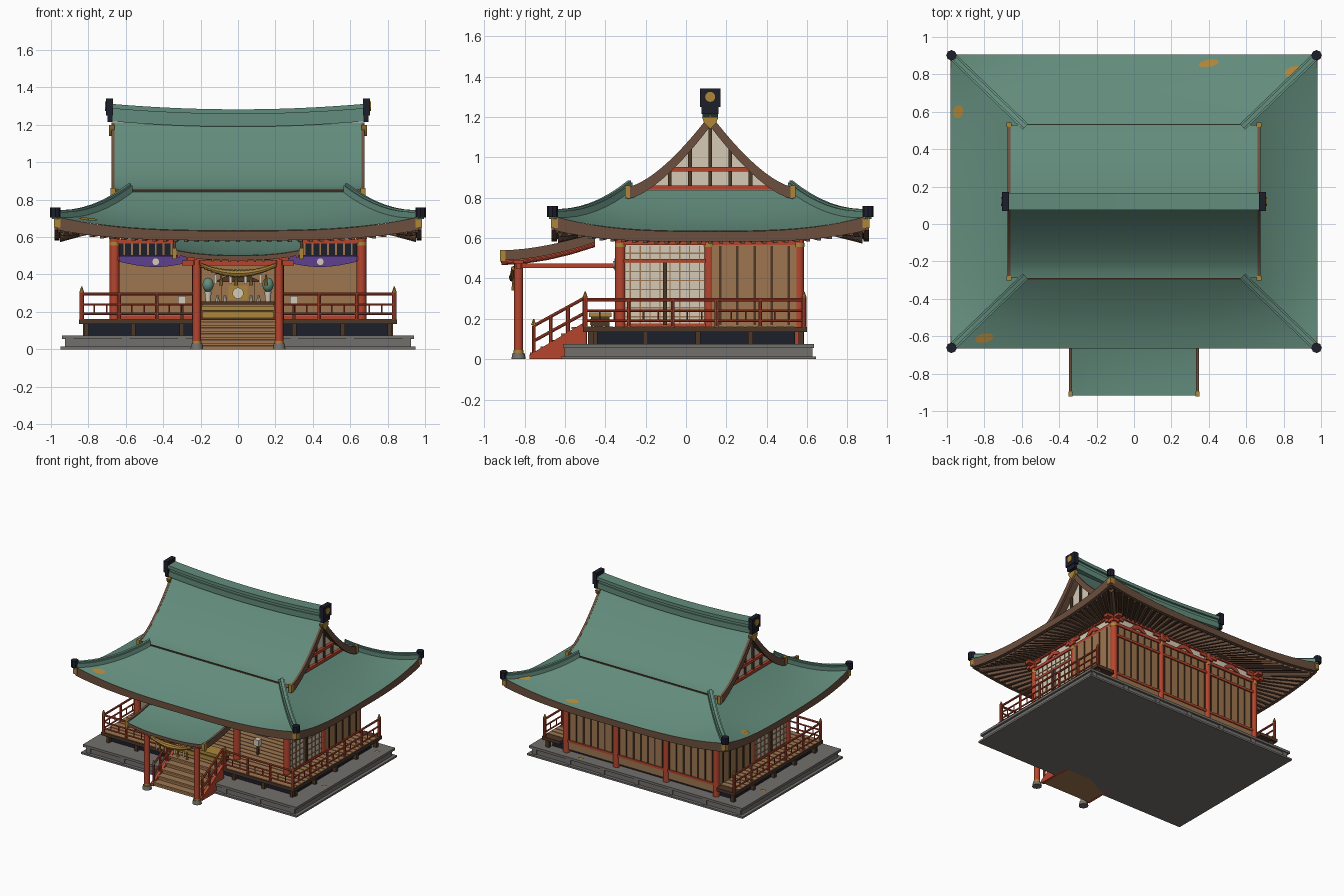
import bpy, bmesh, math
from mathutils import Vector, Matrix

if "Cube" in bpy.data.objects:
    bpy.data.objects.remove(bpy.data.objects["Cube"])

COL = dict(copper=(.125, .265, .205), trim=(.15, .08, .048), board=(.34, .18, .08), red=(.47, .06, .028),
           plaster=(.66, .59, .47), black=(.012, .013, .024), gold=(.42, .24, .04), stone=(.17, .16, .15),
           purple=(.11, .05, .28), dark_wood=(.075, .038, .02))
MATS = {}
for k, c in COL.items():
    MATS[k] = bpy.data.materials.new(k)
    MATS[k].diffuse_color = (*c, 1)
PARTS = {}
V = Vector
CY = .12                     # centre line of the hall in y


def part(name, mat, sheet=False):
    if name not in PARTS:
        PARTS[name] = (bmesh.new(), mat, sheet)
    return PARTS[name][0]


def box(name, mat, x0, x1, y0, y1, z0, z1):
    m = Matrix.Translation(((x0 + x1) / 2, (y0 + y1) / 2, (z0 + z1) / 2)) @ Matrix.Diagonal((abs(x1 - x0), abs(y1 - y0), z1 - z0, 1))
    bmesh.ops.create_cube(part(name, mat), size=1, matrix=m)


def rod(name, mat, p, q, r, n=10, r2=None):
    p, q = V(p), V(q)
    m = Matrix.Translation((p + q) / 2) @ (q - p).to_track_quat('Z', 'Y').to_matrix().to_4x4()
    bmesh.ops.create_cone(part(name, mat), cap_ends=True, segments=n, radius1=r, radius2=r if r2 is None else r2,
                          depth=(q - p).length, matrix=m)


def ball(name, mat, p, r, sz=1):
    m = Matrix.Translation(p) @ Matrix.Diagonal((1, 1, sz, 1))
    bmesh.ops.create_uvsphere(part(name, mat), u_segments=10, v_segments=6, radius=r, matrix=m)


def sweep(name, mat, pts, side, w, h):
    """Rectangular section along a path; h is a depth below the path, or one per point."""
    bm, side = part(name, mat), V(side).normalized() * w / 2
    rings = []
    for i, p in enumerate(pts):
        p, d = V(p), V((0, 0, h[i] if isinstance(h, list) else h))
        rings.append([bm.verts.new(c) for c in (p - side, p + side, p + side - d, p - side - d)])
    for a, b in zip(rings, rings[1:]):
        for k in range(4):
            bm.faces.new((a[k], a[(k + 1) % 4], b[(k + 1) % 4], b[k]))
    bm.faces.new(rings[0])
    bm.faces.new(rings[-1])


def prism(name, mat, pts, axis, a, b):
    """Polygon extruded along x (points y,z) or y (points x,z)."""
    bm = part(name, mat)
    f = (lambda t, u, v: (t, u, v)) if axis == 'x' else (lambda t, u, v: (u, t, v))
    r = [[bm.verts.new(f(t, *p)) for p in pts] for t in (a, b)]
    bm.faces.new(r[0])
    bm.faces.new(r[1])
    for k in range(len(pts)):
        j = (k + 1) % len(pts)
        bm.faces.new((r[0][k], r[0][j], r[1][j], r[1][k]))


def surf(name, mat, f, nu, nv, up=True):
    bm = part(name, mat, True)
    g = [[bm.verts.new(f(i / nu, j / nv)) for j in range(nv + 1)] for i in range(nu + 1)]
    for i in range(nu):
        for j in range(nv):
            fc = bm.faces.new((g[i][j], g[i + 1][j], g[i + 1][j + 1], g[i][j + 1]))
            fc.normal_update()
            if (fc.normal.z > 0) != up:
                fc.normal_flip()


def lerp(a, b, t):
    return a + (b - a) * t


# ---- main roof: curved skirt, gable top, eaves
def skirt_z(s, t):
    return .635 + .215 * (.55 * t + .45 * t * t) + .075 * abs(s) ** 3 * (1 - t) ** 2


def edge(side, s, a, b, z):
    """Point on one of four roof sides; a and b are half sizes in x and y."""
    return V((s * a, CY + side[1] * b, z)) if side[1] else V((side[0] * a, CY + s * b, z))


def skirt(side, s, t):
    return edge(side, s, lerp(.98, .58, t), lerp(.785, .40, t), skirt_z(s, t))


def eave_h(s):
    return .05 + .02 * s * s


def soffit(side, s, t):
    return edge(side, s, lerp(.97, .66, t), lerp(.775, .44, t), lerp(skirt_z(s, 0) - eave_h(s) + .005, .675, t))


def gable_z(d):
    return .848 + .36 * max(0, 1 - d / .41) ** 1.5


SIDES = [(0, -1), (0, 1), (1, 0), (-1, 0)]
for sd in SIDES:
    surf('roof_skirt', 'copper', lambda u, v: skirt(sd, 2 * u - 1, v), 24, 8)
    surf('soffit', 'dark_wood', lambda u, v: soffit(sd, 2 * u - 1, v), 24, 2, False)
    ss = [i / 12 - 1 for i in range(25)]
    sweep('eave_fascia', 'trim', [edge(sd, s, .968, .773, skirt_z(s, 0) - .002) for s in ss],
          (abs(sd[0]), abs(sd[1]), 0), .026, [eave_h(s) for s in ss])
    n = 17 if sd[1] else 14
    for i in range(-n, n + 1):
        sweep('rafters', 'trim', [soffit(sd, i / n, .06), soffit(sd, i / n, 1)], (abs(sd[1]), abs(sd[0]), 0), .02, .022)
D = [.41 * i / 12 for i in range(13)]
for sy in (-1, 1):
    surf('roof_gable_top', 'copper', lambda u, v: V((lerp(-.675, .675, u), CY + sy * .41 * v, gable_z(.41 * v) + .004)), 1, 12)
    surf('gable_lining', 'trim', lambda u, v: V((lerp(-.675, .675, u), CY + sy * .41 * v, gable_z(.41 * v) - .02)), 1, 12, False)
    box('roof_break', 'dark_wood', -.6, .6, CY + sy * .405, CY + sy * .413, .83, .85)
    for sx in (-1, 1):
        sweep('bargeboard', 'trim', [(sx * .668, CY + sy * d, gable_z(d) + .006) for d in D], (1, 0, 0), .018, .06)
        box('barge_tip', 'gold', sx * .656, sx * .682, CY + sy * .398, CY + sy * .422, .80, .862)
        # hip ridges with end tiles
        hip = [skirt((0, sy), sx, t / 8) + V((0, 0, .026)) for t in range(9)]
        sweep('hip_ridge', 'copper', hip, (1, -sx * sy, 0), .042, .04)
        sweep('hip_ridge_cap', 'copper', [p + V((0, 0, .01)) for p in hip], (1, -sx * sy, 0), .022, .015)
        rod('hip_end_tile', 'black', (sx * .976, CY + sy * .782, .705), (sx * .976, CY + sy * .782, .758), .028, 8)
        rod('hip_rafter', 'trim', (sx * .94, CY + sy * .745, .625), (sx * .66, CY + sy * .44, .65), .02, 4)
        box('hip_rafter_tip', 'gold', sx * .95, sx * .985, CY + sy * .755, CY + sy * .79, .65, .70)

for sx in (-1, 1):
    # gable end wall with timbering
    tri = [(CY + y, gable_z(abs(y)) - .03) for y in [k * .37 / 8 for k in range(-8, 9)]]
    prism('gable_wall', 'plaster', tri + [(CY + .37, .76), (CY - .37, .76)], 'x', sx * .58, sx * .6)
    for z, w in ((.85, .32), (.94, .2)):
        box('gable_beam', 'red', sx * .59, sx * .622, CY - w, CY + w, z - .01, z + .012)
    for y in (-.2, -.1, 0, .1, .2):
        box('gable_strut', 'dark_wood', sx * .59, sx * .612, CY + y - .009, CY + y + .009, .85, gable_z(abs(y)) - .03)
    prism('gable_pendant', 'gold', [(CY - .04, 1.2), (CY + .04, 1.2), (CY + .03, 1.17), (CY, 1.14), (CY - .03, 1.17)],
          'x', sx * .66, sx * .69)
    # ridge end tiles
    box('ridge_end_tile', 'black', sx * .668, sx * .705, CY - .05, CY + .05, 1.25, 1.342)
    box('ridge_end_foot', 'black', sx * .672, sx * .698, CY - .042, CY + .042, 1.215, 1.25)
    rod('ridge_crest', 'gold', (sx * .69, CY, 1.3), (sx * .71, CY, 1.3), .025, 16)
X = [k / 10 for k in range(-10, 11)]
for nm, w, z, h in (('ridge_base', .075, 1.235, .045), ('ridge_body', .06, 1.262, .04), ('ridge_cap', .09, 1.283, .025)):
    sweep(nm, 'copper', [(x * .685, CY, z + .03 * x * x) for x in X], (0, 1, 0), w, h)

# ---- stone platform and deck
box('platform_foot', 'stone', -.95, .95, -.62, .645, 0, .014)
box('platform', 'stone', -.925, .925, -.595, .62, .014, .058)
box('platform_cap', 'stone', -.94, .94, -.61, .635, .056, .075)
for x in (-.9, -.6, -.3, 0, .3, .6, .9):
    box('platform_block', 'stone', x - .02, x + .02, -.603, .628, .014, .058)
box('under_deck', 'black', -.8, .8, -.45, .54, .075, .136)
box('deck', 'dark_wood', -.85, .85, -.51, .545, .135, .16)
for sx in (-1, 1):
    box('deck_wing', 'dark_wood', sx * .69, sx * .85, .54, .6, .135, .16)
    for y in (-.45, -.2, .06, .32, .57):
        box('deck_leg', 'dark_wood', sx * .8, sx * .83, y - .012, y + .012, .075, .136)
    for x in (.3, .56, .81):
        box('deck_leg', 'dark_wood', sx * x - .012, sx * x + .012, -.485, -.455, .075, .136)
for i in range(21):
    y = -.505 + i * .05
    box('floor_planks', 'board', -.845, .845, y, y + .043, .158, .163)

# ---- hall frame
YF, YB = -.325, .56
posts = [(x, y) for x in (-.66, -.22, .22, .66) for y in (YF, YB)] + [(-.66, .115), (.66, .115)]
for x, y in posts:
    rod('hall_pillar', 'red', (x, y, .075), (x, y, .66), .026, 12)
    rod('pillar_band', 'gold', (x, y, .555), (x, y, .575), .028, 12)
    box('bracket_block', 'red', x - .03, x + .03, y - .03, y + .03, .59, .615)
    along_x = abs(x) < .5 or y != .115
    if along_x:
        box('bracket_arm', 'red', x - .075, x + .075, y - .02, y + .02, .615, .638)
    if abs(x) > .5:
        box('bracket_arm', 'red', x - .02, x + .02, y - .075, y + .075, .615, .638)


def around(name, mat, w, z0, z1, front=True):
    for y in (YF, YB)[0 if front else 1:]:
        box(name, mat, -.66, .66, y - w, y + w, z0, z1)
    for x in (-.66, .66):
        box(name, mat, x - w, x + w, YF, YB, z0, z1)


around('top_plaster', 'plaster', .008, .56, .68)
around('head_beam', 'red', .02, .565, .588)
around('wall_plate', 'red', .022, .638, .66)
around('tie_beam', 'red', .018, .478, .496)
around('sill_beam', 'red', .016, .16, .178, False)
box('ceiling', 'dark_wood', -.66, .66, YF, YB, .67, .68)


def strut(c):
    return [(c - .08, .588), (c - .05, .62), (c - .02, .638), (c + .02, .638), (c + .05, .62), (c + .08, .588),
            (c + .04, .595), (c, .61), (c - .04, .595)]


for c in (-.44, 0, .44):
    for y in (YF, YB):
        prism('frog_leg_strut', 'red', strut(c), 'y', y - .018, y + .018)
for c in (-.105, .34):
    for x in (-.66, .66):
        prism('frog_leg_strut', 'red', strut(c), 'x', x - .018, x + .018)
# board walls, battens and paper screens
box('back_boards', 'board', -.65, .65, YB - .008, YB + .008, .1, .57)
for i in range(-10, 11):
    box('battens', 'dark_wood', i * .063 - .005, i * .063 + .005, YB + .006, YB + .014, .17, .566)
for sx in (-1, 1):
    box('side_boards', 'board', sx * .648, sx * .682, .115, YB, .16, .566)
    for i in range(5):
        y = .17 + i * .085
        box('battens', 'dark_wood', sx * .68, sx * .688, y - .006, y + .006, .17, .56)
    box('paper_screen', 'plaster', sx * .65, sx * .67, YF, .115, .17, .566)
    box('screen_post', 'dark_wood', sx * .645, sx * .684, -.115, -.095, .17, .48)
    for i in range(1, 9):
        box('screen_lattice', 'board', sx * .668, sx * .675, YF + i * .049 - .003, YF + i * .049 + .003, .17, .56)
    for i in range(8):
        z = .21 + i * .045
        box('screen_lattice', 'board', sx * .668, sx * .675, YF, .115, z - .003, z + .003)
    # front curtain and crest
    arc = [(sx * lerp(.245, .635, k / 8), .468 - .028 * math.sin(math.pi * k / 8)) for k in range(9)]
    prism('curtain', 'purple', arc + [(sx * .635, .5), (sx * .245, .5)], 'y', YF - .03, YF - .024)
    rod('curtain_crest', 'plaster', (sx * .44, YF - .036, .468), (sx * .44, YF - .028, .468), .018, 14)
for c in (-.44, 0, .44):
    box('transom', 'black', c - .195, c + .195, YF - .012, YF + .012, .496, .565)
    for i in range(-4, 5):
        box('transom_slats', 'board', c + i * .042 - .005, c + i * .042 + .005, YF - .02, YF, .505, .565)

# ---- railings


def railing(p, q, n):
    p, q = V(p), V(q)
    up = lambda a, z: a + V((0, 0, z))
    for z, r in ((.135, .008), (.08, .006), (.03, .006)):
        rod('railing_rail', 'red', up(p, z), up(q, z), r, 8)
    for i in range(n + 1):
        a = p.lerp(q, i / n)
        rod('railing_post', 'red', a, up(a, .135), .009, 8)
        if i < n:
            for k in (1 / 3, 2 / 3):
                b = p.lerp(q, (i + k) / n)
                rod('railing_baluster', 'red', up(b, .03), up(b, .08), .004, 6)
    for a in (p, q):
        rod('railing_post', 'red', a, up(a, .15), .012, 8)
        rod('railing_finial', 'gold', up(a, .145), up(a, .175), .013, 8, .003)


for sx in (-1, 1):
    railing((sx * .835, -.5, .16), (sx * .835, .585, .16), 5)
    railing((sx * .835, -.5, .16), (sx * .235, -.5, .16), 3)
    # stair sides and handrails
    x = sx * .215
    prism('stair_side', 'red', [(-.775, 0), (-.5, 0), (-.5, .185), (-.775, .022)], 'x', x - .012, x + .012)
    for z in (.165, .09):
        rod('stair_rail', 'red', (x, -.755, z), (x, -.5, z + .14), .008, 8)
    for k in range(4):
        y = -.755 + k * .085
        rod('stair_post', 'red', (x, y, .02), (x, y, .168 + k * .0466), .009, 8)
    rod('stair_finial', 'gold', (x, -.755, .17), (x, -.755, .2), .013, 8, .003)
    # porch pillars and beams
    rod('pillar_stone', 'stone', (sx * .22, -.83, 0), (sx * .22, -.83, .03), .036, 10, .03)
    rod('porch_pillar', 'red', (sx * .22, -.83, .03), (sx * .22, -.83, .48), .022, 12)
    rod('porch_band', 'gold', (sx * .22, -.83, .03), (sx * .22, -.83, .045), .024, 12)
    box('porch_tie', 'red', sx * .208, sx * .232, -.85, YF, .452, .475)
    box('porch_bracket', 'red', sx * .22 - .05, sx * .22 + .05, -.855, -.805, .475, .5)
for i in range(5):
    box('steps', 'board', -.205, .205, -.765 + i * .051, -.5, 0, .032 * (i + 1) - .008)
    box('step_treads', 'dark_wood' if i < 0 else 'board', -.205, .205, -.772 + i * .051, -.5, .032 * (i + 1) - .01, .032 * (i + 1))
    box('step_shadow', 'dark_wood', -.204, .204, -.767 + i * .051, -.76 + i * .051, .032 * i + .016, .032 * i + .022)
box('porch_beam', 'red', -.3, .3, -.842, -.818, .448, .475)

# ---- porch roof


def porch(s, v, dz=0):
    return V((s * .34, lerp(-.915, -.45, v), .532 + .09 * v ** 1.8 - .03 * (1 - abs(s) ** 2.5) + dz))


surf('porch_roof', 'copper', lambda u, v: porch(2 * u - 1, v), 14, 8)
surf('porch_soffit', 'dark_wood', lambda u, v: porch(2 * u - 1, v, -.022), 14, 8, False)
sweep('porch_fascia', 'trim', [porch(x, .01, -.001) for x in X], (0, 1, 0), .014, .025)
for sx in (-1, 1):
    sweep('porch_barge', 'trim', [porch(sx, k / 8, .008) for k in range(9)], (1, 0, 0), .016, .05)
    box('porch_barge_tip', 'gold', sx * .33, sx * .351, -.922, -.895, .484, .542)
for i in range(-7, 8):
    sweep('porch_rafter', 'red', [porch(i / 7.5, k / 4, -.022) for k in range(5)], (1, 0, 0), .012, .014)

# ---- straw rope, paper streamers, offering box and altar
rope = [V((.2 * x, -.855, .405 + .045 * x * x)) for x in X]
for i, (a, b) in enumerate(zip(rope, rope[1:])):
    r = .024 - .012 * abs(i - 9.5) / 10
    rod('straw_rope', 'gold', a, b + V((.004, 0, 0)), r, 8, r * .75)
for x in (-.12, -.04, .04, .12):
    box('paper_streamer', 'plaster', x - .007, x + .007, -.86, -.857, .35, .4)
    rod('straw_tassel', 'gold', (x + .03, -.855, .34), (x + .03, -.855, .4), .011, 8, .004)
box('offering_box', 'dark_wood', -.185, .185, -.47, -.38, .163, .215)
box('offering_box_rim', 'gold', -.195, .195, -.48, -.37, .208, .232)
box('offering_box_panel', 'gold', -.19, .19, -.476, -.47, .17, .2)
box('altar_table', 'board', -.19, .19, .1, .4, .163, .24)
box('altar_top', 'dark_wood', -.21, .21, .08, .42, .24, .255)
box('altar_shrine', 'board', -.09, .09, .28, .4, .255, .36)
box('altar_doors', 'gold', -.05, .05, .274, .28, .265, .34)
prism('altar_roof', 'dark_wood', [(-.13, .36), (.13, .36), (0, .42)], 'y', .25, .42)
rod('altar_mirror', 'plaster', (0, .2, .3), (0, .21, .3), .03, 16)
for sx in (-1, 1):
    rod('altar_vase', 'plaster', (sx * .16, .15, .255), (sx * .16, .15, .31), .014, 10, .02)
    ball('altar_greenery', 'copper', (sx * .16, .15, .345), .032, 1.2)
    for x in (.07, .11):
        rod('offering_jar', 'plaster', (sx * x, .12, .255), (sx * x, .12, .29), .012, 8, .006)
    box('floor_lantern', 'plaster', sx * .278, sx * .322, -.2, -.156, .235, .285)
    box('lantern_stand', 'dark_wood', sx * .292, sx * .308, -.186, -.17, .163, .235)


# ---- fallen leaves
def roof_height(x, y):
    a, b = (.98 - abs(x)) / .4, (.785 - abs(y - CY)) / .385
    t = min(a, b)
    s = x / lerp(.98, .58, t) if b < a else (y - CY) / lerp(.785, .4, t)
    return skirt_z(s, t)


def leaf(x, y, rx, ry, h):
    def f(u, v):
        a, r = 2 * math.pi * u, .05 + .95 * v
        px, py = x + rx * r * math.cos(a), y + ry * r * math.sin(a) + .15 * rx * math.cos(a)
        return V((px, py, h(px, py) + .006))
    surf('fallen_leaf', 'gold', f, 10, 2)


for x, y, rx, ry in ((-.8, -.61, .05, .025), (-.94, .6, .028, .035), (.4, .86, .055, .02), (.86, .815, .055, .03)):
    leaf(x, y, rx, ry, roof_height)
for x, y in ((.9, -.2), (.5, .61), (-.89, .3), (.88, .5)):
    leaf(x, y, .022, .014, lambda a, b: .075)

# ---- turn every part into an object
for name, (bm, mat, sheet) in PARTS.items():
    if not sheet:
        bmesh.ops.recalc_face_normals(bm, faces=bm.faces)
    me = bpy.data.meshes.new(name)
    bm.to_mesh(me)
    bm.free()
    me.materials.append(MATS[mat])
    me.polygons.foreach_set('use_smooth', [True] * len(me.polygons))
    me.set_sharp_from_angle(angle=math.radians(40))
    bpy.context.scene.collection.objects.link(bpy.data.objects.new(name, me))

for m in bpy.data.materials:
    if m.users and not m.is_grease_pencil:
        m.use_nodes = True
        m.node_tree.nodes["Principled BSDF"].inputs["Base Color"].default_value = m.diffuse_color
